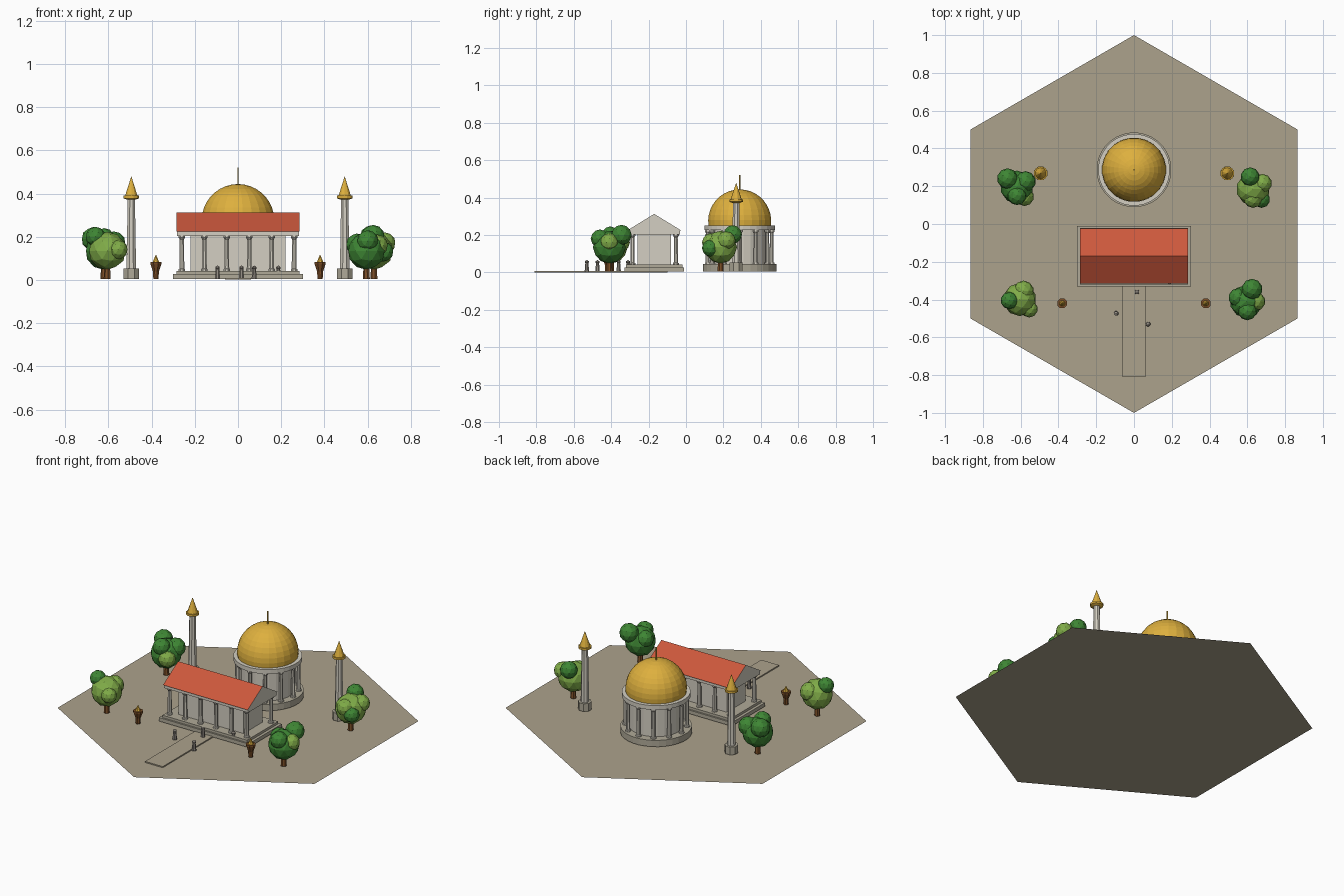
import bpy, bmesh, math
from mathutils import Vector

cube = bpy.data.objects.get("Cube")
if cube:
    bpy.data.objects.remove(cube, do_unlink=True)


def material(name, r, g, b):
    lin = [((c / 255 + 0.055) / 1.055) ** 2.4 for c in (r, g, b)] + [1]
    m = bpy.data.materials.new(name)
    m.use_nodes = True
    m.diffuse_color = lin
    m.node_tree.nodes["Principled BSDF"].inputs["Base Color"].default_value = lin
    return m


SAND = material("sand", 172, 162, 140)
STONE = material("pale_stone", 212, 207, 194)
STEP = material("step_stone", 176, 170, 152)
TILE = material("red_tile", 204, 88, 60)
GOLD = material("gold", 222, 176, 62)
WOOD = material("wood", 126, 80, 40)
LEAF = material("dark_leaf", 62, 134, 52)
LIME = material("light_leaf", 128, 172, 72)
ROBE = material("grey_robe", 150, 143, 134)


def finish(name, bm, *mats):
    me = bpy.data.meshes.new(name)
    bm.normal_update()
    bm.to_mesh(me)
    bm.free()
    ob = bpy.data.objects.new(name, me)
    for m in mats:
        me.materials.append(m)
    bpy.context.collection.objects.link(ob)
    return ob


def box(name, x, y, z0, z1, hx, hy, mat):
    bm = bmesh.new()
    bmesh.ops.create_cube(bm, size=1)
    for v in bm.verts:
        v.co = Vector((x + v.co.x * 2 * hx, y + v.co.y * 2 * hy, z1 if v.co.z > 0 else z0))
    return finish(name, bm, mat)


def lathe(name, x, y, profile, sides, mat):
    """Turn a list of (radius, height) into a closed solid."""
    bm = bmesh.new()
    rings = []
    for r, z in profile:
        if r == 0:
            rings.append([bm.verts.new((x, y, z))] * sides)
        else:
            turn = [math.tau * (i + 0.5) / sides for i in range(sides)]
            rings.append([bm.verts.new((x + r * math.cos(a), y + r * math.sin(a), z)) for a in turn])
    for low, high in zip(rings, rings[1:]):
        for i in range(sides):
            j = (i + 1) % sides
            bm.faces.new(list(dict.fromkeys((low[i], low[j], high[j], high[i]))))
    if profile[0][0]:
        bm.faces.new(rings[0][::-1])
    if profile[-1][0]:
        bm.faces.new(rings[-1])
    return finish(name, bm, mat)


def column(name, x, y, z0, z1, r):
    lathe(name, x, y, [(r * 1.35, z0), (r * 1.35, z0 + 0.008), (r, z0 + 0.01), (r * 0.85, z1 - 0.016),
                       (r * 1.35, z1 - 0.008), (r * 1.35, z1)], 8, STONE)


# Hexagonal ground and the path to the steps
bm = bmesh.new()
bm.faces.new([bm.verts.new((math.sin(a), -math.cos(a), 0))
              for a in (math.tau * i / 6 for i in range(6))])
finish("ground", bm, SAND)
box("path", 0, -0.455, 0.001, 0.008, 0.06, 0.355, SAND)

# Temple: steps, hall, colonnade, beam and gabled roof
TY = -0.17
box("lower_step", 0, TY, 0.005, 0.027, 0.302, 0.16, STEP)
box("upper_step", 0, TY, 0.027, 0.042, 0.285, 0.15, STEP)
box("hall", 0, TY, 0.042, 0.204, 0.22, 0.09, STONE)
for side in (-1, 1):
    for i in range(6):
        column("temple_column", -0.26 + 0.104 * i, TY + side * 0.116, 0.042, 0.204, 0.0125)
box("temple_beam", 0, TY, 0.204, 0.224, 0.283, 0.138, STONE)

bm = bmesh.new()
ends = [[bm.verts.new((x, TY + dy, z)) for dy, z in ((-0.145, 0.224), (0.145, 0.224), (0, 0.313))]
        for x in (-0.285, 0.285)]
bm.faces.new(ends[0][::-1])
bm.faces.new(ends[1])
for i in range(3):
    j = (i + 1) % 3
    bm.faces.new((ends[0][i], ends[0][j], ends[1][j], ends[1][i]))
bmesh.ops.recalc_face_normals(bm, faces=bm.faces)
for f in bm.faces:
    f.material_index = 1 if f.normal.z > 0.5 else 0
finish("gabled_roof", bm, STONE, TILE)

# Rotunda: base, drum, ring of columns, cornice, dome and finial
RY = 0.287
lathe("rotunda_base", 0, RY, [(0.198, 0.005), (0.198, 0.044)], 32, STEP)
lathe("drum", 0, RY, [(0.15, 0.044), (0.15, 0.226)], 24, STONE)
for i in range(12):
    a = math.tau * i / 12
    column("rotunda_column", 0.171 * math.cos(a), RY + 0.171 * math.sin(a), 0.044, 0.226, 0.012)
lathe("cornice", 0, RY, [(0.19, 0.226), (0.19, 0.252)], 32, STONE)
arc = [math.radians(-8 + 9.8 * i) for i in range(10)]
lathe("dome", 0, RY, [(0.17 * math.cos(a), 0.274 + 0.17 * math.sin(a)) for a in arc] + [(0, 0.444)], 24, GOLD)
lathe("finial", 0, RY, [(0.004, 0.43), (0.004, 0.52)], 6, GOLD)

# Towers and torches on both sides
for side in (-1, 1):
    x, y = side * 0.494, 0.268
    lathe("tower_base", x, y, [(0.038, 0.005), (0.038, 0.052)], 8, STEP)
    lathe("tower_shaft", x, y, [(0.024, 0.052), (0.018, 0.38)], 8, STONE)
    lathe("tower_gallery", x, y, [(0.022, 0.372), (0.037, 0.378), (0.037, 0.39)], 12, GOLD)
    lathe("tower_spire", x, y, [(0.03, 0.39), (0, 0.48)], 10, GOLD)
    x, y = side * 0.38, -0.42
    lathe("torch_stand", x, y, [(0.013, 0.005), (0.015, 0.04), (0.028, 0.075), (0.028, 0.084)], 8, WOOD)
    lathe("torch_flame", x, y, [(0.016, 0.084), (0, 0.118)], 8, GOLD)

# Visitors
for x, y in ((0.016, -0.36), (-0.095, -0.473), (0.075, -0.53), (0.187, -0.31)):
    lathe("visitor_body", x, y, [(0.013, 0.005), (0.009, 0.05)], 8, ROBE)
    lathe("visitor_head", x, y, [(0, 0.046), (0.011, 0.052), (0.011, 0.06), (0, 0.067)], 8, ROBE)

# Trees: a trunk and faceted clumps given as offset, height, radius and leaf
TREES = (
    (-0.62, 0.195, LEAF, ((-0.05, 0.045, 0.19, 0.055, LEAF), (0.045, 0.03, 0.17, 0.055, LEAF),
                          (0, -0.045, 0.19, 0.05, LEAF), (0.04, -0.05, 0.13, 0.05, LIME))),
    (0.63, 0.185, LIME, ((-0.015, 0.065, 0.203, 0.05, LEAF), (0.05, 0.03, 0.17, 0.05, LIME),
                         (0, -0.05, 0.16, 0.05, LIME), (0.045, -0.055, 0.13, 0.045, LEAF))),
    (-0.605, -0.4, LIME, ((-0.055, -0.005, 0.2, 0.046, LEAF), (0.02, 0.045, 0.16, 0.055, LIME),
                          (0.05, -0.05, 0.14, 0.045, LIME))),
    (0.595, -0.41, LEAF, ((0.03, 0.065, 0.2, 0.055, LEAF), (0.005, -0.05, 0.18, 0.05, LEAF),
                          (0.05, 0, 0.16, 0.05, LIME), (-0.045, 0.02, 0.165, 0.05, LEAF))),
)


def clump(name, x, y, z, r, mat):
    bm = bmesh.new()
    bmesh.ops.create_icosphere(bm, subdivisions=1, radius=r)
    bmesh.ops.subdivide_edges(bm, edges=bm.edges[:], cuts=1, use_grid_fill=True)
    for v in bm.verts:
        v.co = Vector((x, y, z)) + v.co.normalized() * r
    finish(name, bm, mat)


for x, y, leaf, lumps in TREES:
    lathe("tree_trunk", x, y, [(0.017, 0.005), (0.012, 0.1)], 7, WOOD)
    clump("tree_crown", x, y, 0.135, 0.088, leaf)
    for dx, dy, z, r, mat in lumps:
        clump("leaf_clump", x + dx, y + dy, z, r, mat)
